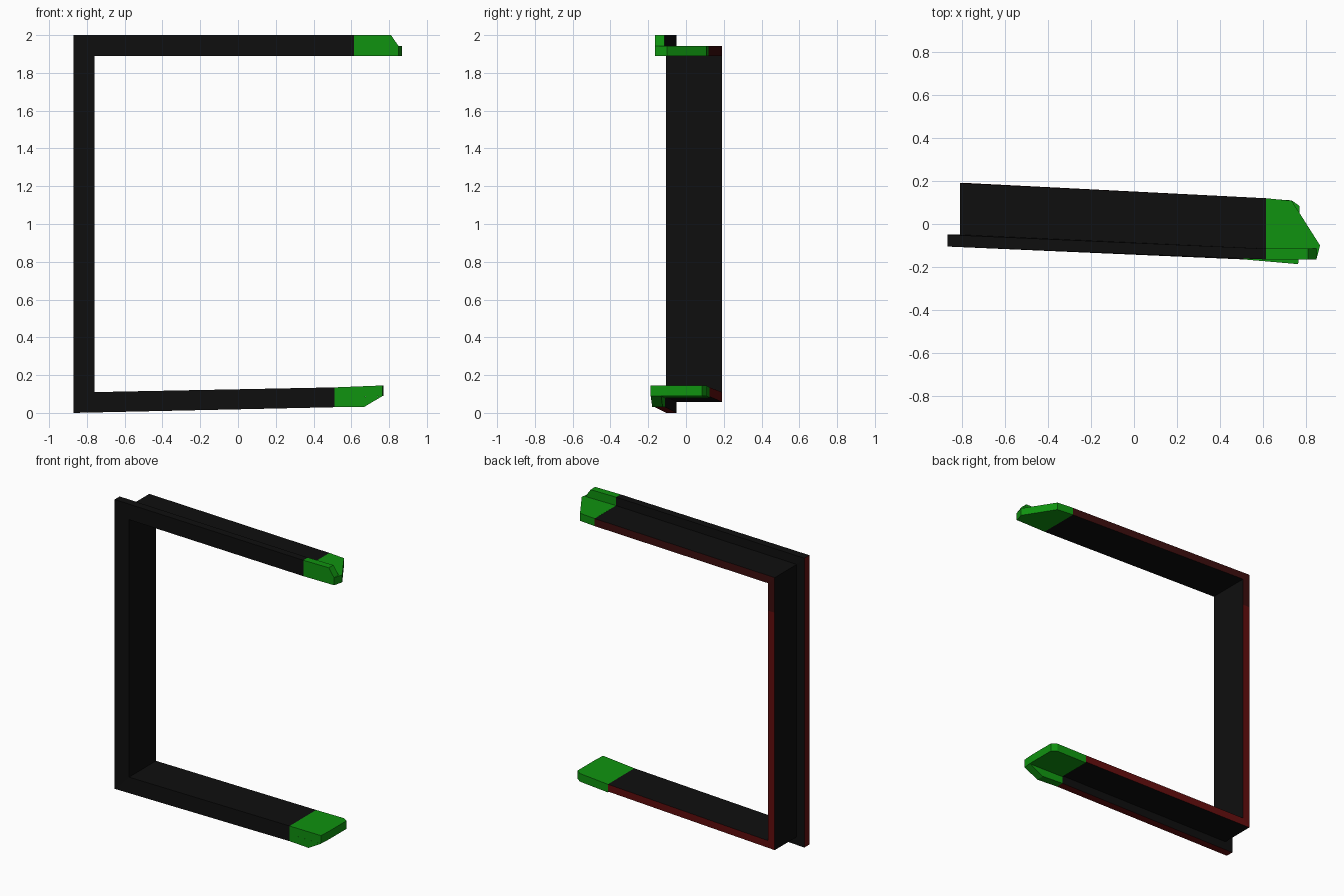
import bpy, bmesh
from mathutils import Vector

old = bpy.data.objects.get("Cube")
if old:
    bpy.data.objects.remove(old, do_unlink=True)


def make_material(name, rgb):
    mat = bpy.data.materials.new(name)
    colour = (*rgb, 1.0)
    mat.diffuse_color = colour
    mat.use_nodes = True
    bsdf = next(n for n in mat.node_tree.nodes if n.type == "BSDF_PRINCIPLED")
    bsdf.inputs["Base Color"].default_value = colour
    return mat


black = make_material("black", (0.0045, 0.0045, 0.0045))
red = make_material("deep_red", (0.12, 0.004, 0.004))
dark_red = make_material("dark_red", (0.045, 0.004, 0.004))
green = make_material("green", (0.005, 0.29, 0.005))


def finish(name, bm, mats):
    bmesh.ops.recalc_face_normals(bm, faces=bm.faces)
    mesh = bpy.data.meshes.new(name)
    bm.to_mesh(mesh)
    bm.free()
    for mat in mats:
        mesh.materials.append(mat)
    obj = bpy.data.objects.new(name, mesh)
    bpy.context.collection.objects.link(obj)
    return obj


def l_section(outer, inner, front, step, back):
    """L profile between an outer and an inner (x, z) point, with three depths."""
    (ox, oz), (ix, iz) = outer, inner
    rule = [(0, front), (1, front), (1, back), (0.53, back), (0.53, step), (0, step)]
    return [Vector((ox + (ix - ox) * u, y, oz + (iz - oz) * u)) for u, y in rule]


# Frame: one L section swept down the top arm, the post and the bottom arm
sections = [
    l_section((0.615, 2.0), (0.615, 1.89), -0.165, -0.115, 0.12),
    l_section((-0.87, 2.0), (-0.76, 1.89), -0.105, -0.05, 0.19),
    l_section((-0.87, 1.70), (-0.76, 1.70), -0.105, -0.05, 0.19),
    l_section((-0.87, 0.0), (-0.76, 0.11), -0.105, -0.05, 0.19),
    l_section((0.51, 0.03), (0.51, 0.135), -0.165, -0.11, 0.125),
]
bm = bmesh.new()
rings = [[bm.verts.new(p) for p in sec] for sec in sections]
SHELF_EDGE, LIP_EDGE = 2, 5
for seg, (a, b) in enumerate(zip(rings, rings[1:])):
    for k in range(6):
        n = (k + 1) % 6
        face = bm.faces.new((a[k], a[n], b[n], b[k]))
        if k == SHELF_EDGE:
            face.material_index = 2 if seg < 2 else 1
        elif k == LIP_EDGE and seg > 0:
            face.material_index = 1
bm.faces.new(rings[0])
bm.faces.new(rings[-1])
finish("frame", bm, [black, red, dark_red])


def prism(name, points, axis, low, high, skew=(0, 0), start=0):
    """Extrude an outline along y or z, drifting in y and z as x passes start."""
    bm = bmesh.new()
    ends = []
    for d in (low, high):
        ring = []
        for x, t in points:
            y, z = (t, d) if axis == "z" else (d, t)
            ring.append(bm.verts.new((x, y + skew[0] * (x - start), z + skew[1] * (x - start))))
        bm.faces.new(ring)
        ends.append(ring)
    for i in range(len(points)):
        j = (i + 1) % len(points)
        bm.faces.new((ends[0][i], ends[0][j], ends[1][j], ends[1][i]))
    return finish(name, bm, [green])


# Top tip: pointed shelf with a bevelled lip above it
prism("top_tip_shelf",
      [(0.615, -0.165), (0.85, -0.165), (0.867, -0.1), (0.735, 0.108), (0.615, 0.12)],
      "z", 1.89, 1.942)
prism("top_tip_lip", [(0.615, 1.942), (0.85, 1.942), (0.81, 2.0), (0.615, 2.0)],
      "y", -0.165, -0.115)

# Bottom tip: blunt shelf with a sloping lip below it
prism("bottom_tip_shelf",
      [(0.51, -0.165), (0.765, -0.187), (0.77, -0.1), (0.77, 0.085), (0.735, 0.11), (0.51, 0.125)],
      "z", 0.079, 0.135, (0, 0.04), 0.51)
prism("bottom_tip_lip", [(0.51, 0.03), (0.665, 0.03), (0.765, 0.089), (0.51, 0.079)],
      "y", -0.165, -0.11, (-0.086, 0), 0.51)
